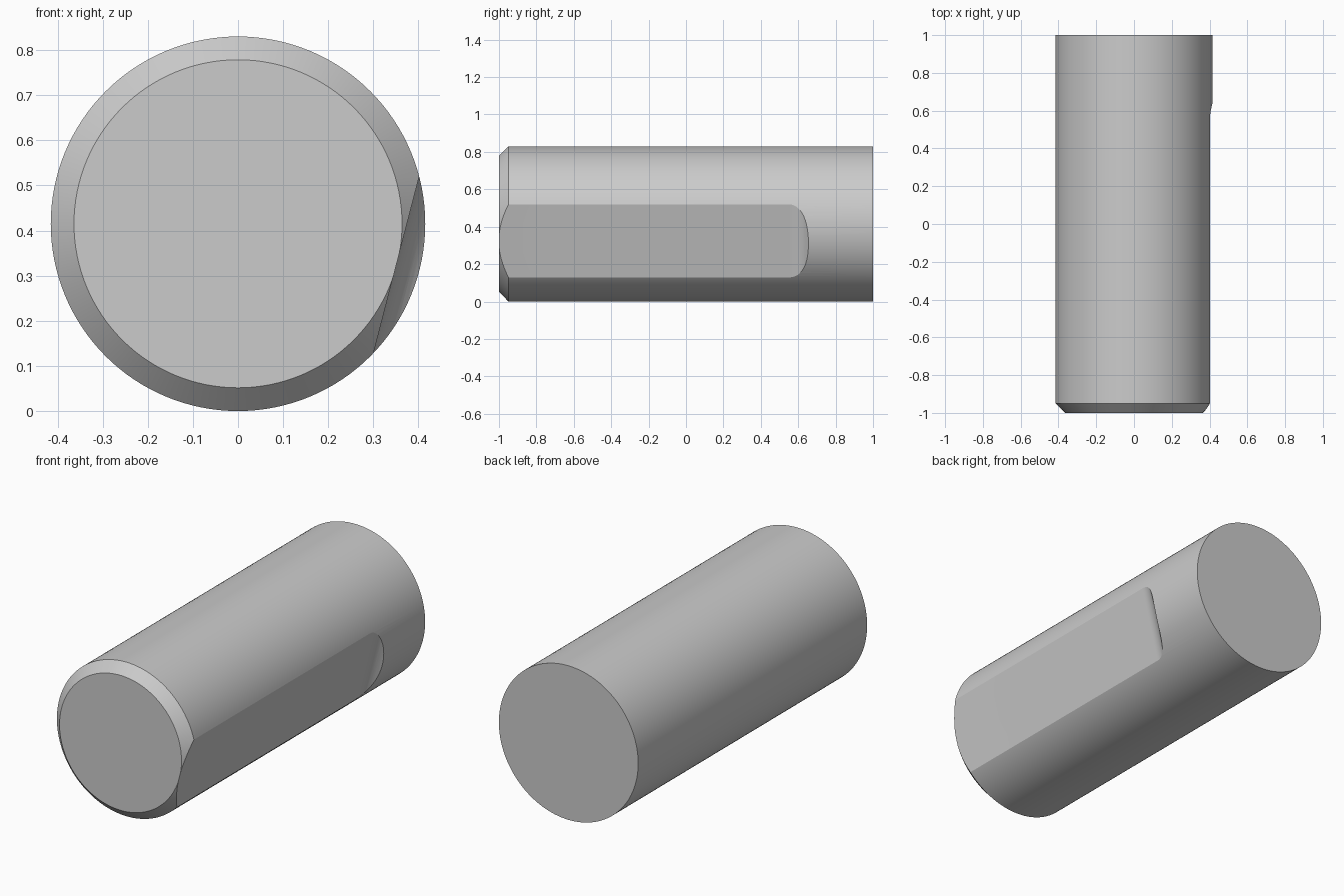
import bpy, bmesh
from math import sin, cos, radians, pi
from mathutils import Vector

if "Cube" in bpy.data.objects:
    bpy.data.objects.remove(bpy.data.objects["Cube"])

R = 0.415          # pin radius
SIDES = 128


def make_object(name, bm):
    bmesh.ops.recalc_face_normals(bm, faces=bm.faces)
    mesh = bpy.data.meshes.new(name)
    bm.to_mesh(mesh)
    bm.free()
    obj = bpy.data.objects.new(name, mesh)
    bpy.context.collection.objects.link(obj)
    return obj


# Round pin along y with a chamfered front end
bm = bmesh.new()
rings = []
for y, r in [(-1, 0.3635), (-0.949, R), (1, R)]:
    rings.append([bm.verts.new((r * cos(2 * pi * i / SIDES), y, R + r * sin(2 * pi * i / SIDES)))
                  for i in range(SIDES)])
for a, b in zip(rings, rings[1:]):
    for i in range(SIDES):
        j = (i + 1) % SIDES
        bm.faces.new((a[i], a[j], b[j], b[i]))
bm.faces.new(rings[0])
bm.faces.new(rings[-1])
pin = make_object("locating_pin", bm)

# Cutter for the side flat, with a rounded run-out at its far end
tilt = radians(-14.5)
normal = Vector((cos(tilt), 0, sin(tilt)))
across = Vector((-sin(tilt), 0, cos(tilt)))
depth, run_r, run_y = 0.3625, 0.131, 0.55
profile = [(-1.2, depth)]
for k in range(15):
    a = radians(75) * k / 14
    profile.append((run_y + run_r * sin(a), depth + run_r * (1 - cos(a))))
profile += [(profile[-1][0], 0.6), (-1.2, 0.6)]

bm = bmesh.new()
face = bm.faces.new([bm.verts.new(Vector((0, y, R)) + normal * d - across * 0.4)
                     for y, d in profile])
ext = bmesh.ops.extrude_face_region(bm, geom=[face])
bmesh.ops.translate(bm, vec=across * 0.8,
                    verts=[v for v in ext["geom"] if isinstance(v, bmesh.types.BMVert)])
cutter = make_object("flat_cutter", bm)
cutter.hide_render = True
cutter.hide_viewport = True

# Cut the flat, then remove the cutter
mod = pin.modifiers.new("side_flat", 'BOOLEAN')
mod.operation = 'DIFFERENCE'
mod.solver = 'EXACT'
mod.object = cutter
bpy.context.view_layer.objects.active = pin
pin.select_set(True)
bpy.ops.object.modifier_apply(modifier=mod.name)
bpy.data.objects.remove(cutter)
bpy.ops.object.shade_smooth_by_angle(angle=radians(20))
